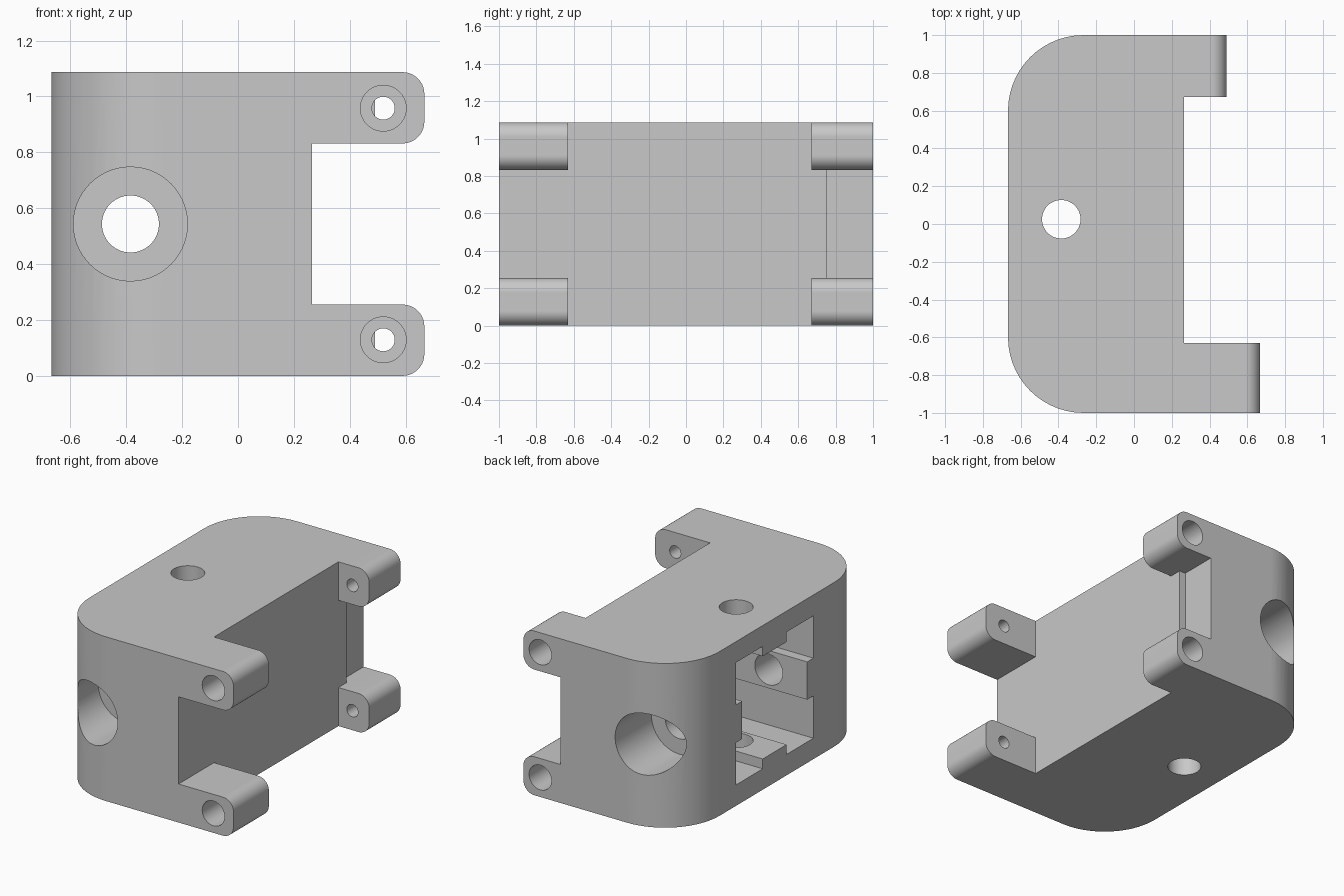
import bpy, bmesh, math
from mathutils import Vector

cube = bpy.data.objects.get("Cube")
if cube:
    bpy.data.objects.remove(cube, do_unlink=True)

# Main dimensions
HEIGHT = 1.087
MID = HEIGHT / 2
LEFT_X, RIGHT_X = -0.667, 0.265
HOLE_X, HOLE_Y = -0.385, 0.025
TAB_H = 0.255

grey = bpy.data.materials.new("light_grey")
grey.use_nodes = True
grey.diffuse_color = (0.58, 0.58, 0.58, 1)
grey.node_tree.nodes["Principled BSDF"].inputs["Base Color"].default_value = grey.diffuse_color


def outline(corners, steps=14):
    """Right-angled outline; each corner is (u, v, fillet radius)."""
    pts = []
    for i, (u, v, r) in enumerate(corners):
        p = Vector((u, v))
        if not r:
            pts.append(p)
            continue
        a = (Vector(corners[i - 1][:2]) - p).normalized()
        b = (Vector(corners[(i + 1) % len(corners)][:2]) - p).normalized()
        for k in range(steps + 1):
            t = math.pi / 2 * k / steps
            pts.append(p + r * (a + b) - r * (b * math.cos(t) + a * math.sin(t)))
    return pts


def rect(u0, u1, v0, v1, r_left=0, r_right=0):
    return outline([(u0, v0, r_left), (u1, v0, r_right), (u1, v1, r_right), (u0, v1, r_left)])


def circle(u, v, r, n=56):
    return [Vector((u + r * math.cos(2 * math.pi * k / n), v + r * math.sin(2 * math.pi * k / n)))
            for k in range(n)]


def prism(name, pts, axis, lo, hi):
    """Extrude a flat outline along an axis."""
    place = {"x": lambda p, d: (d, p.x, p.y),
             "y": lambda p, d: (p.x, d, p.y),
             "z": lambda p, d: (p.x, p.y, d)}[axis]
    bm = bmesh.new()
    ends = [[bm.verts.new(place(p, d)) for p in pts] for d in (lo, hi)]
    for ring in ends:
        bm.faces.new(ring)
    n = len(pts)
    for i in range(n):
        j = (i + 1) % n
        bm.faces.new((ends[0][i], ends[0][j], ends[1][j], ends[1][i]))
    bmesh.ops.recalc_face_normals(bm, faces=bm.faces)
    mesh = bpy.data.meshes.new(name)
    bm.to_mesh(mesh)
    bm.free()
    mesh.materials.append(grey)
    ob = bpy.data.objects.new(name, mesh)
    bpy.context.collection.objects.link(ob)
    return ob


def combine(target, tool, operation="DIFFERENCE"):
    mod = target.modifiers.new(tool.name, "BOOLEAN")
    mod.operation, mod.object, mod.solver = operation, tool, "EXACT"
    bpy.context.view_layer.objects.active = target
    bpy.ops.object.modifier_apply(modifier=mod.name)
    bpy.data.objects.remove(tool, do_unlink=True)


# Housing block with two large rounded vertical corners
body = prism("housing", rect(LEFT_X, RIGHT_X, -1, 1, r_left=0.4), "z", 0, HEIGHT)

# Shallow notch in the rear corner, between the rear tabs
combine(body, prism("notch", rect(0.22, 0.5, 0.755, 1.2), "z", TAB_H, HEIGHT - TAB_H))

# Four mounting tabs: (outer end x, y range, screw x)
tabs = [(0.667, -1, -0.63, 0.52), (0.49, 0.672, 1, 0.367)]
for end_x, y0, y1, screw_x in tabs:
    for z0 in (0, HEIGHT - TAB_H):
        tab = prism("tab", rect(0.1, end_x, z0, z0 + TAB_H, r_right=0.078), "y", y0, y1)
        combine(body, tab, "UNION")

# Square pocket with a raised pad in the middle of each wall
h, q, p = 0.405, 0.34, 0.125
pocket = []
for c, s in ((1, 0), (0, 1), (-1, 0), (0, -1)):
    for u, v in ((q, -p), (q, p), (h, p), (h, h), (p, h)):
        pocket.append(Vector((HOLE_Y + u * c - v * s, MID + u * s + v * c)))
combine(body, prism("pocket", pocket, "x", -0.9, 0.02))

# Through bores, front to back and top to bottom
combine(body, prism("bore_y", circle(HOLE_X, MID, 0.102), "y", -1.2, 1.2))
combine(body, prism("bore_z", circle(HOLE_X, HOLE_Y, 0.102), "z", -0.2, HEIGHT + 0.2))

# Wide counterbores on the front and back
for side in (-1, 1):
    lo, hi = sorted((side * 0.62, side * 1.2))
    combine(body, prism("counterbore", circle(HOLE_X, MID, 0.204), "y", lo, hi))

# Stepped screw holes in the tabs
for end_x, y0, y1, screw_x in tabs:
    for z in (0.129, HEIGHT - 0.129):
        combine(body, prism("screw_hole", circle(screw_x, z, 0.041, 32), "y", y0 - 0.1, y1 + 0.1))
        lo, hi = (-1.1, y1 - 0.12) if y0 < 0 else (y0 + 0.12, 1.1)
        combine(body, prism("screw_head", circle(screw_x, z, 0.082, 40), "y", lo, hi))

# Smooth curved walls, keep flat faces flat
bpy.ops.object.select_all(action="DESELECT")
body.select_set(True)
bpy.context.view_layer.objects.active = body
bpy.ops.object.shade_smooth_by_angle(angle=math.radians(30))
weighted = body.modifiers.new("weighted_normals", "WEIGHTED_NORMAL")
weighted.keep_sharp = True
